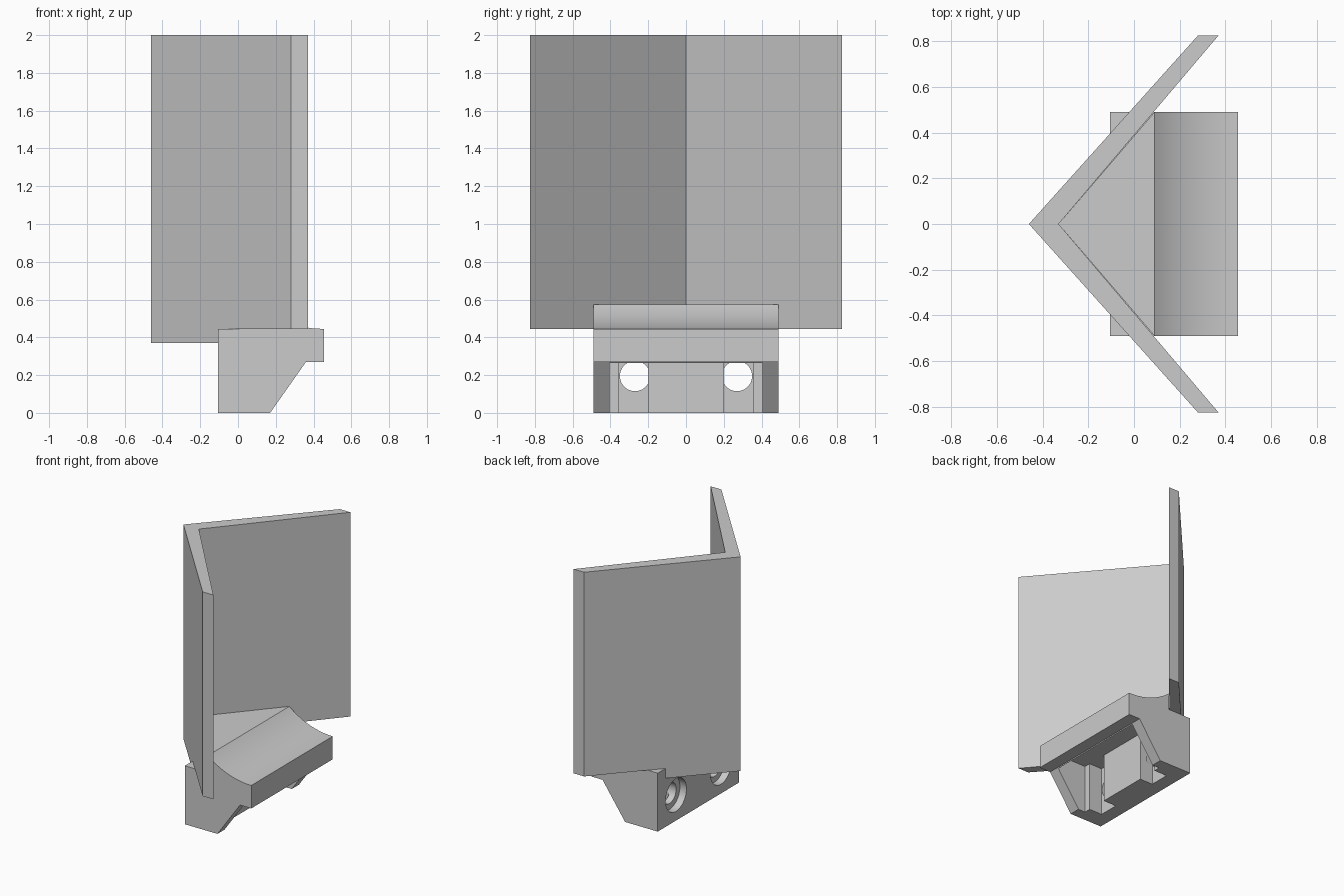
import bpy
import bmesh
import math
from mathutils import Matrix

cube = bpy.data.objects.get("Cube")
if cube:
    bpy.data.objects.remove(cube, do_unlink=True)

grey = bpy.data.materials.new("plain_grey")
grey.use_nodes = True
grey.diffuse_color = (0.6, 0.6, 0.6, 1)
grey.node_tree.nodes["Principled BSDF"].inputs["Base Color"].default_value = (0.6, 0.6, 0.6, 1)


def finish(bm, name):
    bmesh.ops.recalc_face_normals(bm, faces=bm.faces)
    mesh = bpy.data.meshes.new(name)
    bm.to_mesh(mesh)
    bm.free()
    obj = bpy.data.objects.new(name, mesh)
    bpy.context.collection.objects.link(obj)
    mesh.materials.append(grey)
    return obj


def add_prism(bm, points, vector):
    """Extrude a closed outline along a vector."""
    face = bm.faces.new([bm.verts.new(p) for p in points])
    moved = bmesh.ops.extrude_face_region(bm, geom=[face])["geom"]
    verts = [g for g in moved if isinstance(g, bmesh.types.BMVert)]
    bmesh.ops.translate(bm, verts=verts, vec=vector)


def upright(name, outline, low, high):
    bm = bmesh.new()
    add_prism(bm, [(x, y, low) for x, y in outline], (0, 0, high - low))
    return finish(bm, name)


def box(name, x0, x1, y0, y1, z0, z1):
    return upright(name, [(x0, y0), (x1, y0), (x1, y1), (x0, y1)], z0, z1)


def rod(name, radius, x0, x1, y, z):
    bm = bmesh.new()
    place = Matrix.Translation(((x0 + x1) / 2, y, z)) @ Matrix.Rotation(math.pi / 2, 4, 'Y')
    bmesh.ops.create_cone(bm, cap_ends=True, segments=48, radius1=radius,
                          radius2=radius, depth=x1 - x0, matrix=place)
    return finish(bm, name)


def cut(target, cutter):
    mod = target.modifiers.new("cut", 'BOOLEAN')
    mod.operation = 'DIFFERENCE'
    mod.solver = 'EXACT'
    mod.object = cutter
    bpy.context.view_layer.objects.active = target
    bpy.ops.object.modifier_apply(modifier=mod.name)
    bpy.data.objects.remove(cutter, do_unlink=True)


BACK, HALF, TOP, CREST = -0.105, 0.49, 0.445, 0.575

# Tall V-shaped shield
upright("v_shield", [(-0.46, 0), (0.28, 0.825), (0.37, 0.825), (-0.33, 0),
                     (0.37, -0.825), (0.28, -0.825)], TOP, 2)

# Lower nose under the point of the V
upright("shield_nose", [(-0.46, 0), (BACK, -0.395), (BACK, 0.395)], 0.37, TOP)

# Raised floor between the two wings
upright("shield_floor", [(-0.33, 0), (0.09, -HALF), (0.09, HALF)], TOP, CREST)

# Mounting block with a concave front slope
radius = 0.577
end = math.asin(0.365 / radius)
arc = [(0.455 - radius * math.sin(end * i / 20),
        TOP + radius * (1 - math.cos(end * i / 20))) for i in range(21)]
profile = [(BACK, 0), (0.17, 0), (0.36, 0.27), (0.455, 0.27)] + arc
profile += [(0.09, TOP), (BACK, TOP)]
bm = bmesh.new()
add_prism(bm, [(x, -HALF, z) for x, z in profile], (0, 2 * HALF, 0))
mount = finish(bm, "mounting_block")

# Underside pocket, side recesses and counterbored screw holes
cut(mount, box("pocket_cutter", 0.11, 0.355, -0.405, 0.405, -0.1, 0.37))
for side in (-1, 1):
    y0, y1 = sorted((side * 0.2, side * 0.355))
    cut(mount, box("recess_cutter", 0, 0.15, y0, y1, -0.1, 0.37))
    cut(mount, rod("hole_cutter", 0.08, -0.2, 0.05, side * 0.27, 0.195))
    cut(mount, rod("bore_cutter", 0.125, -0.2, -0.05, side * 0.27, 0.195))

# Smooth the slope and holes, keep the corners crisp
bpy.ops.object.select_all(action='DESELECT')
mount.select_set(True)
bpy.context.view_layer.objects.active = mount
bpy.ops.object.shade_smooth_by_angle(angle=math.radians(25))
